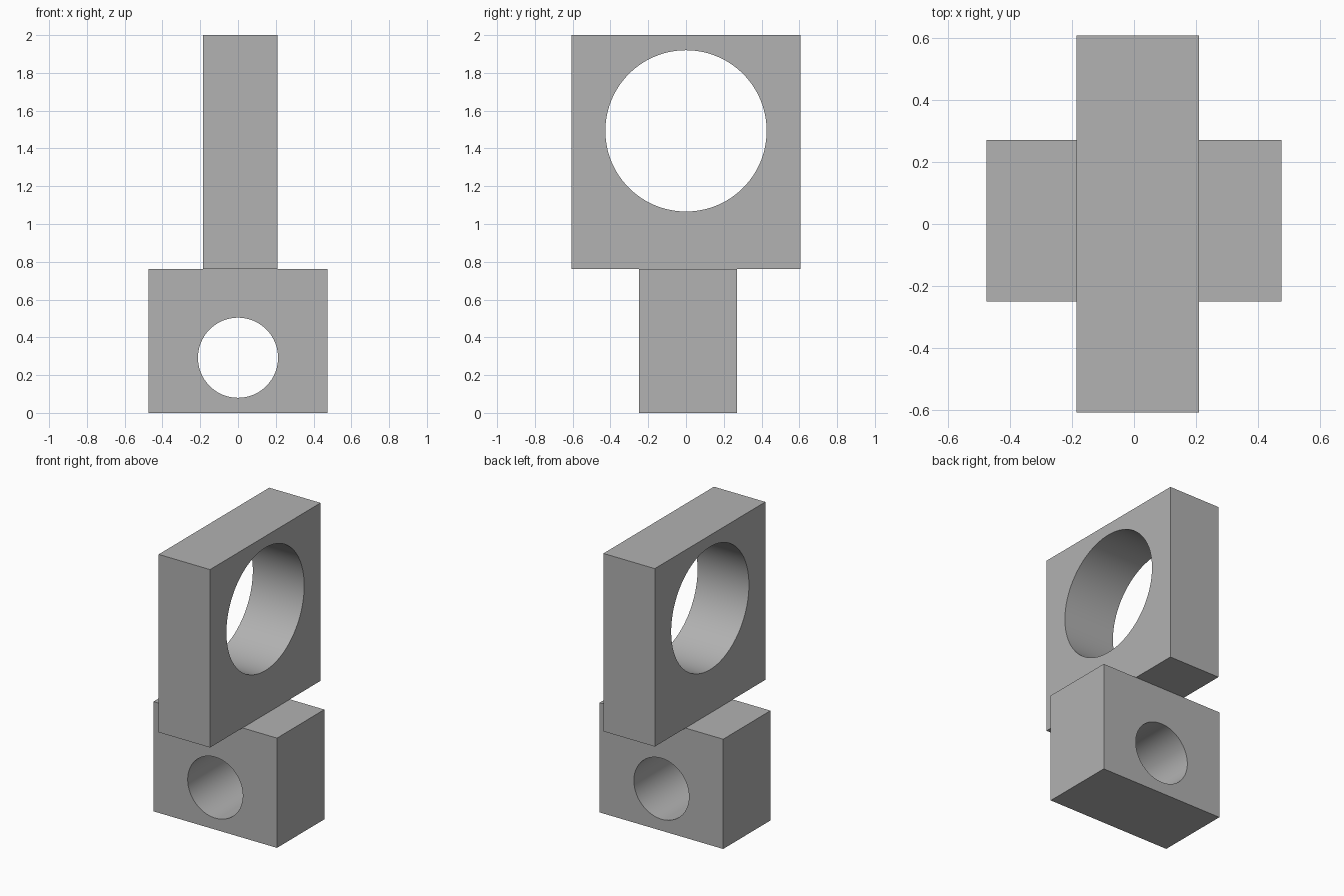
import bpy
from math import pi, radians
from mathutils import Vector

cube = bpy.data.objects.get("Cube")
if cube:
    bpy.data.objects.remove(cube, do_unlink=True)

# Single plain grey
grey = bpy.data.materials.new("plain_grey")
grey.use_nodes = True
colour = (0.445, 0.445, 0.445, 1)
grey.diffuse_color = colour
grey.node_tree.nodes["Principled BSDF"].inputs["Base Color"].default_value = colour


def bored_block(name, low, high, bore_centre, radius, rotation):
    """Box between two corners with a round hole bored straight through."""
    low, high = Vector(low), Vector(high)
    bpy.ops.mesh.primitive_cube_add(size=1, location=(low + high) / 2)
    block = bpy.context.object
    block.name = name
    block.scale = high - low
    bpy.ops.object.transform_apply(location=False, rotation=False, scale=True)
    block.data.materials.append(grey)

    # Bore cutter
    bpy.ops.mesh.primitive_cylinder_add(vertices=96, radius=radius, depth=3,
                                        location=bore_centre, rotation=rotation)
    cutter = bpy.context.object
    cutter.hide_render = True
    cutter.data.materials.append(grey)

    bpy.ops.object.select_all(action="DESELECT")
    block.select_set(True)
    bpy.context.view_layer.objects.active = block
    bore = block.modifiers.new("bore", "BOOLEAN")
    bore.operation = "DIFFERENCE"
    bore.solver = "EXACT"
    bore.object = cutter
    bpy.ops.object.modifier_apply(modifier=bore.name)
    bpy.data.objects.remove(cutter, do_unlink=True)
    bpy.ops.object.shade_smooth_by_angle(angle=radians(30))
    return block


# Lower block, bored front to back
bored_block("lower_block", (-0.475, -0.25, 0), (0.475, 0.27, 0.763),
            (0, 0, 0.292), 0.212, (pi / 2, 0, 0))

# Upper plate, bored side to side
bored_block("upper_plate", (-0.185, -0.607, 0.763), (0.21, 0.607, 2),
            (0, 0, 1.493), 0.427, (0, pi / 2, 0))
